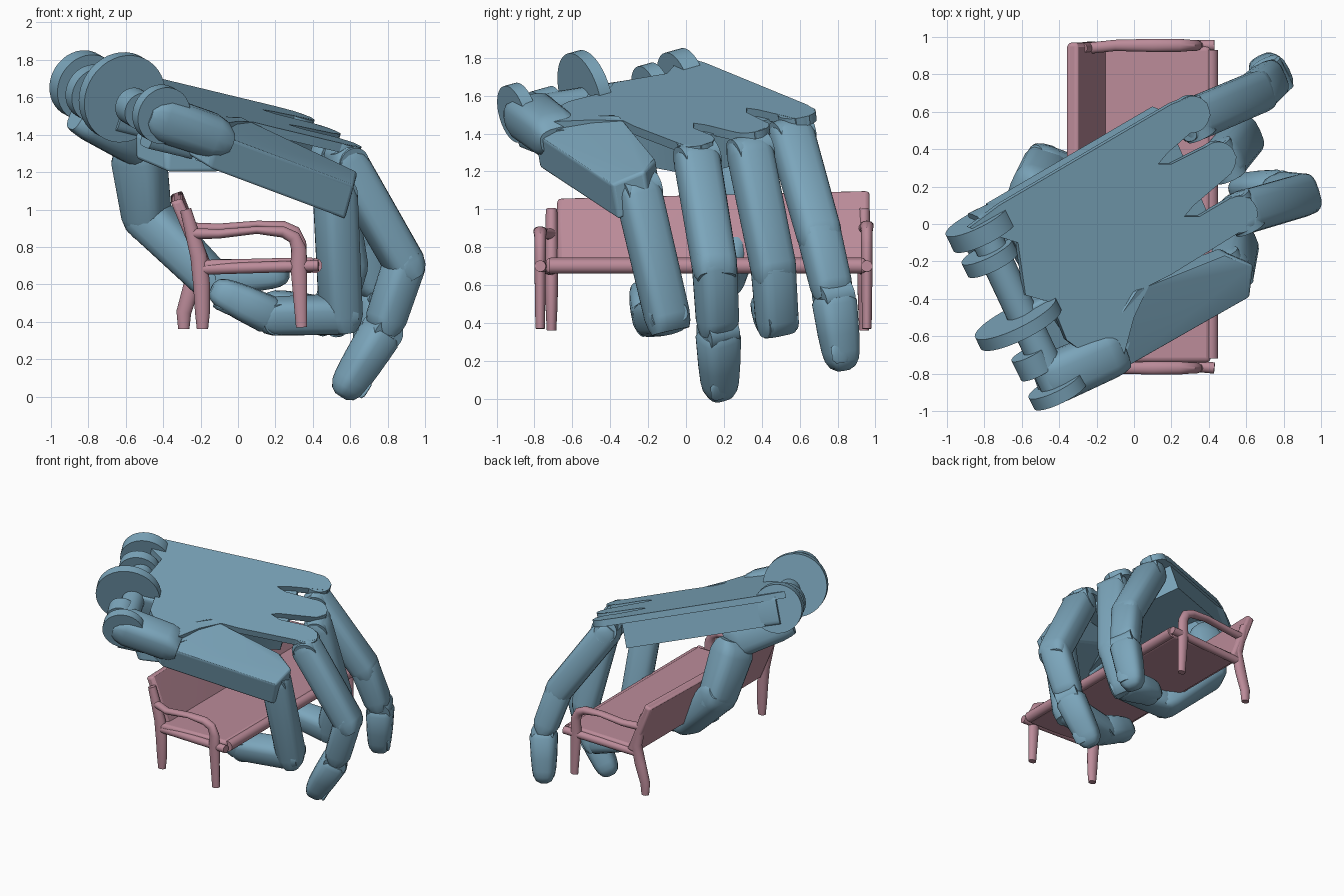
import bpy, bmesh, math
from mathutils import Vector as V

if "Cube" in bpy.data.objects:
    bpy.data.objects.remove(bpy.data.objects["Cube"])

def material(name, col):
    m = bpy.data.materials.new(name)
    m.diffuse_color = (*col, 1)
    m.use_nodes = True
    m.node_tree.nodes["Principled BSDF"].inputs["Base Color"].default_value = m.diffuse_color
    return m

BLUE = material("hand_blue", (0.2, 0.38, 0.5))
PINK = material("bench_pink", (0.5, 0.26, 0.32))

# hand frame: forward along the fingers, normal of the back, lateral across the knuckles
N = V((0.315, -0.126, 1)).normalized()
F = V((0.87, 0.49, -0.212)).normalized()
L = F.cross(N).normalized()

def on_plate(x, y, drop=0):
    return V((x, y, 1.535 - 0.315 * x + 0.126 * y)) - N * drop

def finish(bm, name, mat, bevel=0, angle=35):
    bmesh.ops.recalc_face_normals(bm, faces=bm.faces)
    me = bpy.data.meshes.new(name)
    bm.to_mesh(me)
    bm.free()
    me.shade_smooth()
    me.set_sharp_from_angle(angle=math.radians(angle))
    me.materials.append(mat)
    ob = bpy.data.objects.new(name, me)
    bpy.context.collection.objects.link(ob)
    if bevel:
        b = ob.modifiers.new("bevel", 'BEVEL')
        b.width, b.segments, b.limit_method = bevel, 3, 'ANGLE'
    return ob

def tube(name, pts, sizes, mat, side=L, power=2.0, n=20):
    """Loft superellipse rings (half width, half depth) along a path."""
    bm = bmesh.new()
    pts = [V(p) for p in pts]
    rings = []
    for i, p in enumerate(pts):
        t = (pts[min(i + 1, len(pts) - 1)] - pts[max(i - 1, 0)]).normalized()
        u = (side - t * side.dot(t)).normalized()
        v = t.cross(u)
        ring = []
        for k in range(n):
            a = 2 * math.pi * k / n
            c, s = math.cos(a), math.sin(a)
            q = u * math.copysign(abs(c) ** (2 / power), c) * sizes[i][0]
            q += v * math.copysign(abs(s) ** (2 / power), s) * sizes[i][1]
            ring.append(bm.verts.new(p + q))
        rings.append(ring)
    for r0, r1 in zip(rings, rings[1:]):
        for k in range(n):
            bm.faces.new((r0[k], r0[(k + 1) % n], r1[(k + 1) % n], r1[k]))
    bm.faces.new(rings[0])
    bm.faces.new(rings[-1])
    return finish(bm, name, mat)

def segment(name, a, b, r0, r1, tip=False, side=L, joint=.45):
    """One rounded finger bone from joint a to joint b."""
    a, b = V(a), V(b)
    d = (b - a).normalized()
    length = (b - a).length
    if tip:
        prof = [(0, .85, r0), (.03, 1, r0), (length * .5, 1, (r0 + r1) / 2), (length - r1 * 1.1, 1, r1),
                (length - r1 * .6, .9, r1), (length - r1 * .2, .68, r1), (length, .35, r1)]
    else:
        prof = [(-r0 * .7, .5, r0), (-r0 * .45, .8, r0), (0, 1, r0), (length - r1 * .45 + r1 * joint, 1, r1),
                (length + r1 * joint, .85, r1), (length + r1 * (joint + .3), .55, r1)]
    return tube(name, [a + d * t for t, _, _ in prof],
                [(s * r if tip else r * (.75 + .25 * s), s * r * .92) for _, s, r in prof], BLUE, side, 3)

def cyl(name, c, axis, r, th):
    c = V(c)
    return tube(name, [c - axis * th / 2, c + axis * th / 2], [(r, r)] * 2, BLUE, F, 2, 40)

def hull(name, pts, mat, bevel=0.02):
    bm = bmesh.new()
    for p in pts:
        bm.verts.new(p)
    bmesh.ops.convex_hull(bm, input=bm.verts)
    bmesh.ops.dissolve_limit(bm, angle_limit=0.02, verts=bm.verts, edges=bm.edges)
    return finish(bm, name, mat, bevel)

def slab(name, outline, top, depth):
    bm = bmesh.new()
    f = bm.faces.new([bm.verts.new(on_plate(x, y, top)) for x, y in outline])
    g = bmesh.ops.extrude_face_region(bm, geom=[f])
    bmesh.ops.translate(bm, vec=-N * depth, verts=[e for e in g["geom"] if isinstance(e, bmesh.types.BMVert)])
    return finish(bm, name, BLUE)

# back of the hand, slotted between the knuckles
slab("back_plate", [(-.88, -.02), (-.72, .1), (.2, .64), (.3, .68), (.39, .65), (.41, .58), (.18, .38), (.13, .32),
     (.2, .32), (.4, .42), (.5, .42), (.55, .36), (.52, .27), (.32, .1), (.27, .04), (.35, .04), (.52, .14),
     (.62, .14), (.66, .08), (.62, -.01), (.2, -.27), (.08, -.33), (-.0, -.5), (-.08, -.8), (-.32, -.84),
     (-.25, -.7), (-.36, -.62), (-.44, -.42), (-.58, -.38), (-.62, -.1)], 0, .05)
for i, (x, y) in enumerate([(.31, .585), (.45, .34), (.565, .05)]):
    cyl(f"knuckle_lobe_{i}", on_plate(x, y, .026), N, .1, .05)
slab("palm_body", [(-.72, .08), (.17, .6), (.3, .3), (.42, .02), (.12, -.28), (-.05, -.75), (-.25, -.72),
     (-.4, -.5), (-.62, -.12)], .04, .2)

# outer palm bone that folds down towards the little finger
outer = [V((-.1, -.8, 1.4)), V((.62, -.39, 1.13)), V((.64, -.22, 1.2)), V((.5, -.16, 1.26)), V((0, -.36, 1.5)),
         V((-.28, -.78, 1.51))]
hull("outer_palm_bone", outer + [p - V((.05, -.03, .18)) for p in outer], BLUE, .015)
segment("heel_pad", (-.42, -.82, 1.49), (-.15, -.7, 1.4), .135, .13)
hull("heel_block", [V(p) + V((0, 0, z)) for z in (0, .14) for p in
     ((-.55, -.6, 1.27), (-.38, -.75, 1.2), (-.1, -.65, 1.2), (-.1, -.4, 1.25), (-.4, -.35, 1.35))], BLUE)

# wrist hinge discs and axles
for i, (c, r, th) in enumerate([((-.82, -.02, 1.66), .185, .1), ((-.77, -.18, 1.62), .15, .08),
                                ((-.62, -.53, 1.6), .24, .07), ((-.54, -.74, 1.54), .1, .12),
                                ((-.41, -.89, 1.51), .155, .07)]):
    cyl(f"wrist_disc_{i}", c, L, r, th)
w0, w1 = V((-.81, -.03, 1.64)), V((-.42, -.86, 1.51))
tube("wrist_axle", [w0, w1], [(.085, .085)] * 2, BLUE, F)
for i, (a, b) in enumerate([((-.8, -.02), (-.55, .1)), ((-.6, -.53), (-.35, -.4)), ((-.43, -.86), (-.2, -.72))]):
    tube(f"wrist_arm_{i}", [on_plate(*a, .13), on_plate(*b, .13)], [(.06, .11)] * 2, BLUE, L, 6)

# fingers: knuckle, two joints, tip
FINGERS = {
    "index": [(.32, .56, 1.38), (.65, .7, .88), (.74, .78, .54), (.7, .83, .15)],
    "middle": [(.58, .06, 1.25), (.89, .15, .71), (.77, .17, .35), (.55, .18, 0.0)],
    "ring": [(.48, .34, 1.29), (.58, .46, .7), (.5, .48, .42), (.13, .42, .5)],
    "little": [(.52, -.25, 1.08), (.55, -.1, .44), (.18, -.17, .43), (-.14, -.22, .58)],
}
for name, p in FINGERS.items():
    p = [V(q) for q in p]
    curled = name in ("ring", "little")
    segment(name + "_lower_bone", p[0], p[1], .118, .115)
    segment(name + "_middle_bone", p[1], p[2], .112, .107, joint=.45 if curled else -.25)
    segment(name + "_tip", p[2], p[3], .112, .095, True)
    cyl(name + "_knuckle", p[0] + V((0, 0, .02)), L, .085, .2)
    cyl(name + "_tip_joint", p[2], L, .085, .17)
    d = (p[3] - p[2]).normalized()
    back = V((0, 0, -1)) if curled else V((1, 0, 0))
    out = (back - d * back.dot(d)).normalized()
    c = p[3] - d * .1 + out * .078
    tube(name + "_nail", [c - d * .05, c - d * .035, c + d * .03, c + d * .05],
         [(.04, .012), (.055, .015), (.055, .015), (.035, .01)], BLUE, L)

# thumb hanging below the palm and hooking under the bench
ts = V((.35, .9, .1)).normalized()
segment("thumb_root", (-.77, -.08, 1.5), (-.55, .08, 1.38), .14, .14, side=N)
segment("thumb_lower_bone", (-.53, .17, 1.28), (-.49, .28, .98), .15, .135, side=ts)
segment("thumb_middle_bone", (-.49, .29, .97), (-.16, .19, .64), .135, .115, side=ts)
segment("thumb_tip", (-.17, .19, .63), (.27, .1, .66), .11, .085, True, side=ts)

# bench seat and tilted backrest
Y0, Y1 = -.74, .95
hull("seat", [(x, y, z) for y in (Y0, Y1) for x, z in ((-.2, .67), (-.2, .73), (.41, .66), (.41, .745))], PINK, .025)
tube("seat_front_rail", [(.41, Y0 + .02, .7), (.41, Y1 - .02, .7)], [(.04, .04)] * 2, PINK, V((0, 0, 1)))
hull("backrest", [(x, y, z) for y, top in ((-.68, 1.06), (.97, 1.1))
     for x, z in ((-.21, .68), (-.14, .7), (-.28, top - .06), (-.3, top), (-.36, top - .02))], PINK, .02)

# bench ends: legs, arm and side rail
Y = V((0, 1, 0))
for name, y, ya, arm in (("near", -.71, -.77, .88), ("far", .94, .955, .91)):
    bx = -.19 if name == "near" else -.29
    tube(name + "_arm_and_leg", [(-.24, y, arm - .01), (-.1, ya, arm - .01), (.1, ya, arm + .01), (.24, ya, arm),
         (.3, ya, arm - .03), (.325, ya, arm - .09), (.325, ya, .7), (.34, ya, .37)],
         [(.03, .03), (.03, .025), (.035, .02), (.035, .03), (.03, .035), (.03, .04), (.03, .045), (.025, .03)], PINK, Y)
    tube(name + "_side_rail", [(-.22, y, .68), (.43, ya, .7)], [(.03, .03)] * 2, PINK, Y)
    tube(name + "_back_leg", [(-.28, y, 1.0), (-.21, y, .75), ((bx - .2) / 2, y, .6), (bx, y, .45), (bx, y, .36)],
         [(.03, .03), (.035, .045), (.035, .045), (.03, .04), (.025, .03)], PINK, Y)
